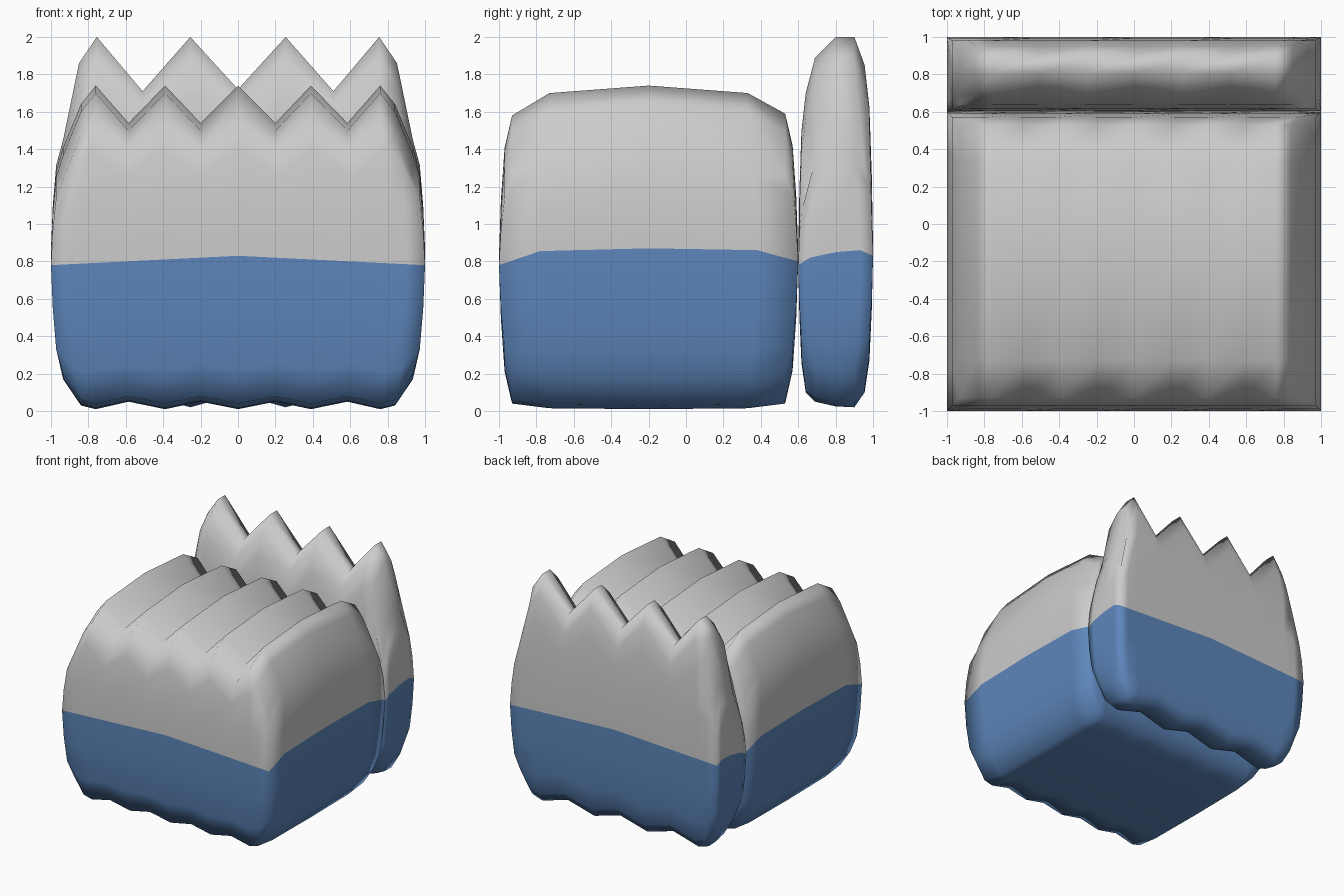
import bpy, bmesh

if "Cube" in bpy.data.objects:
    bpy.data.objects.remove(bpy.data.objects["Cube"])

blue = bpy.data.materials.new("blue_fabric")
blue.diffuse_color = (0.11, 0.24, 0.5, 1)
blue.use_nodes = True
blue.node_tree.nodes["Principled BSDF"].inputs["Base Color"].default_value = blue.diffuse_color

# Wall shape from seam to rim: (share of height, share of inset)
WALL = [(0.4, 0.15), (0.77, 0.43)]
RIM_X = 0.935


def cushion(name, half, rows, y0, y1):
    """half: (x, top z, bottom z) from the centre out.
    rows: (y, top drop, bottom rise, seam lift) from front to back."""
    cols = [(-x, t, b) for x, t, b in reversed(half) if x > 0] + half
    n, m = len(cols), len(rows)
    ya, yb = rows[0][0], rows[-1][0]
    bm = bmesh.new()

    # Ribbed top and bottom sheets
    top, bot = {}, {}
    for i, (x, zt, zb) in enumerate(cols):
        for j, (y, drop, rise, lift) in enumerate(rows):
            top[i, j] = bm.verts.new((x, y, zt - drop))
            bot[i, j] = bm.verts.new((x, y, zb + rise))
    for i in range(n - 1):
        for j in range(m - 1):
            q = [(i, j), (i + 1, j), (i + 1, j + 1), (i, j + 1)]
            bm.faces.new([top[k] for k in q])
            bm.faces.new([bot[k] for k in reversed(q)]).material_index = 1

    # Bulging walls between the two rims, split by the colour seam
    edge = ([(i, 0) for i in range(n - 1)] + [(n - 1, j) for j in range(m - 1)]
            + [(i, m - 1) for i in range(n - 1, 0, -1)]
            + [(0, j) for j in range(m - 1, 0, -1)])

    def ring(rim, share, inset):
        out = []
        for k in edge:
            x, y, z = rim[k].co
            seam = 0.78 + 0.05 * (1 - abs(x) / RIM_X) + rows[k[1]][3]
            wide = y0 + (y - ya) / (yb - ya) * (y1 - y0)
            out.append(bm.verts.new((x * inset + x / RIM_X * (1 - inset),
                                     y * inset + wide * (1 - inset),
                                     seam + (z - seam) * share)))
        return out

    rings = [[bot[k] for k in edge]]
    rings += [ring(bot, s, a) for s, a in reversed(WALL)]
    rings += [ring(top, 0, 0)]
    rings += [ring(top, s, a) for s, a in WALL]
    rings += [[top[k] for k in edge]]
    for r in range(len(rings) - 1):
        lo, hi = rings[r], rings[r + 1]
        for e in range(len(edge)):
            f = (e + 1) % len(edge)
            face = bm.faces.new((lo[e], lo[f], hi[f], hi[e]))
            face.material_index = 1 if r <= len(WALL) else 0

    bmesh.ops.recalc_face_normals(bm, faces=bm.faces)
    for f in bm.faces:
        f.smooth = True
    me = bpy.data.meshes.new(name)
    bm.to_mesh(me)
    bm.free()
    me.materials.append(None)
    me.materials.append(blue)
    ob = bpy.data.objects.new(name, me)
    bpy.context.collection.objects.link(ob)
    return ob


# Seat cushion with five ribs
cushion("seat_cushion",
        [(0, 1.74, 0.01), (0.2, 1.54, 0.05), (0.39, 1.74, 0.01),
         (0.585, 1.54, 0.05), (0.76, 1.74, 0.01), (0.84, 1.64, 0.03),
         (RIM_X, 1.41, 0.17)],
        [(-0.93, 0.16, 0.03, 0), (-0.73, 0.04, 0.005, 0.075), (-0.2, 0, 0, 0.09),
         (0.33, 0.04, 0.005, 0.08), (0.53, 0.15, 0.03, 0.02)],
        -1, 0.6)

# Back cushion with four ribs
cushion("back_cushion",
        [(0, 1.72, 0.09), (0.255, 2.0, 0.02), (0.51, 1.71, 0.09),
         (0.755, 2.0, 0.02), (0.85, 1.86, 0.05), (RIM_X, 1.45, 0.19)],
        [(0.64, 0.3, 0.08, 0), (0.69, 0.11, 0.03, 0.04), (0.8, 0, 0.005, 0.07),
         (0.9, 0, 0, 0.08), (0.955, 0.15, 0.08, 0.05)],
        0.6, 1)
